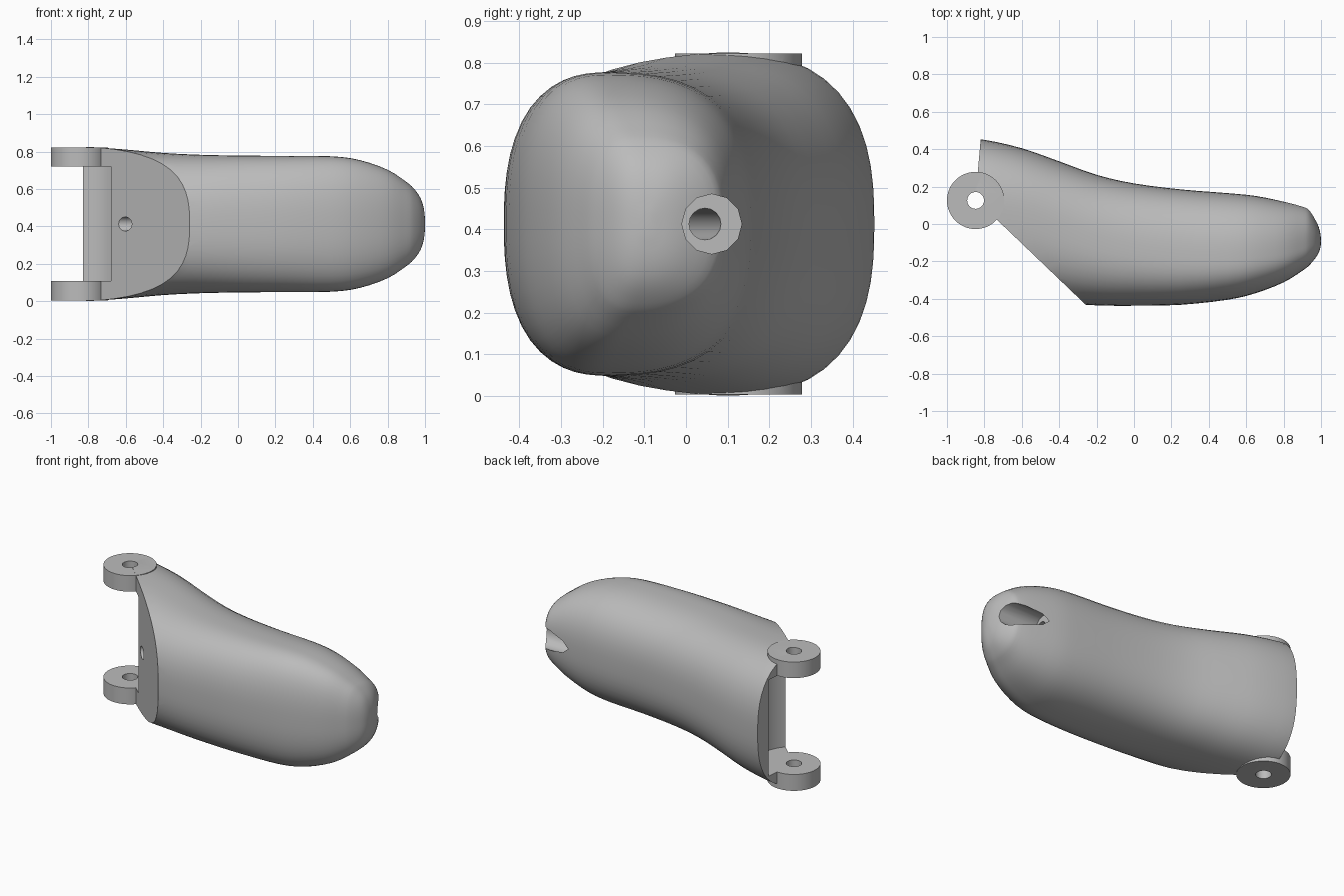
import bpy, bmesh, math
from mathutils import Vector

cube = bpy.data.objects.get("Cube")
if cube:
    bpy.data.objects.remove(cube, do_unlink=True)

MID = 0.413                       # height of the symmetry plane
HINGE = Vector((-0.847, 0.126, 0))

grey = bpy.data.materials.new("plain grey")
grey.use_nodes = True
grey.diffuse_color = (0.5, 0.5, 0.5, 1)
grey.node_tree.nodes["Principled BSDF"].inputs["Base Color"].default_value = (0.5, 0.5, 0.5, 1)

# Stations along the finger: x, back y, front y, widest y, half height
STATIONS = [
    (-0.95, 0.46, -0.36, 0.09, 0.413),
    (-0.80, 0.45, -0.37, 0.08, 0.412),
    (-0.60, 0.405, -0.40, 0.04, 0.398),
    (-0.40, 0.335, -0.42, -0.03, 0.380),
    (-0.20, 0.263, -0.435, -0.10, 0.370),
    (0.00, 0.217, -0.437, -0.15, 0.366),
    (0.25, 0.185, -0.432, -0.18, 0.364),
    (0.50, 0.165, -0.405, -0.19, 0.362),
    (0.65, 0.150, -0.370, -0.18, 0.342),
    (0.80, 0.120, -0.312, -0.16, 0.290),
    (0.90, 0.096, -0.250, -0.13, 0.225),
    (0.94, 0.075, -0.218, -0.11, 0.190),
    (0.975, 0.015, -0.175, -0.10, 0.140),
    (0.993, -0.035, -0.140, -0.09, 0.085),
    (1.0, -0.080, -0.105, -0.09, 0.025),
]


def catmull(p, q, r, s, t):
    return [0.5 * (2 * b + (c - a) * t + (2 * a - 5 * b + 4 * c - d) * t * t
                   + (3 * b - a - 3 * c + d) * t ** 3) for a, b, c, d in zip(p, q, r, s)]


def section(bm, x, back, front, wide, half, sides=56):
    """Rounded-square ring, with its widest line off centre."""
    ring = []
    for i in range(sides):
        a = 2 * math.pi * i / sides
        c, s = math.cos(a), math.sin(a)
        k = (abs(c) ** 2.6 + abs(s) ** 2.6) ** (-1 / 2.6)
        reach = back - wide if c > 0 else wide - front
        ring.append(bm.verts.new((x, wide + reach * c * k, MID + half * s * k)))
    return ring


def make_object(name, bm):
    bmesh.ops.recalc_face_normals(bm, faces=bm.faces)
    mesh = bpy.data.meshes.new(name)
    bm.to_mesh(mesh)
    bm.free()
    mesh.materials.append(grey)
    ob = bpy.data.objects.new(name, mesh)
    bpy.context.collection.objects.link(ob)
    return ob


def rod(name, start, end, radius, sides=32):
    """Cylinder between two points."""
    start, end = Vector(start), Vector(end)
    axis = end - start
    bm = bmesh.new()
    bmesh.ops.create_cone(bm, cap_ends=True, segments=sides, radius1=radius,
                          radius2=radius, depth=axis.length)
    turn = axis.to_track_quat("Z", "Y").to_matrix().to_4x4()
    bmesh.ops.transform(bm, matrix=turn, verts=bm.verts)
    bmesh.ops.translate(bm, vec=(start + end) / 2, verts=bm.verts)
    return make_object(name, bm)


def upright(name, low, high, radius, sides=32):
    return rod(name, (HINGE.x, HINGE.y, low), (HINGE.x, HINGE.y, high), radius, sides)


def combine(body, tool, operation):
    mod = body.modifiers.new(operation.lower(), "BOOLEAN")
    mod.operation = operation
    mod.solver = "EXACT"
    mod.object = tool
    bpy.context.view_layer.objects.active = body
    bpy.ops.object.modifier_apply(modifier=mod.name)
    bpy.data.objects.remove(tool, do_unlink=True)


# Lofted fingertip body
bm = bmesh.new()
rings = []
last = len(STATIONS) - 1
for i in range(last):
    quad = [STATIONS[min(max(i + j, 0), last)] for j in (-1, 0, 1, 2)]
    for step in range(3):
        rings.append(section(bm, *catmull(*quad, step / 3)))
rings.append(section(bm, *STATIONS[-1]))
for a, b in zip(rings, rings[1:]):
    for i in range(len(a)):
        j = (i + 1) % len(a)
        bm.faces.new((a[i], a[j], b[j], b[i]))
bm.faces.new(rings[0])
bm.faces.new(rings[-1])
bmesh.ops.recalc_face_normals(bm, faces=bm.faces)

# Flat knuckle end and slanted palm-side face
for point, normal in (((-0.82, 0.45, 0), (-0.17, 0.015, 0)),
                      ((-0.73, 0.02, 0), (-0.45, -0.47, 0))):
    cut = bmesh.ops.bisect_plane(bm, geom=bm.verts[:] + bm.edges[:] + bm.faces[:],
                                 plane_co=point, plane_no=normal, clear_outer=True)
    edges = [e for e in cut["geom_cut"] if isinstance(e, bmesh.types.BMEdge)]
    bmesh.ops.contextual_create(bm, geom=edges)
body = make_object("fingertip_body", bm)

# Clearance between the lugs, then the two hinge lugs and the pin hole
combine(body, upright("clearance_cutter", 0.108, 0.720, 0.228, 64), "DIFFERENCE")
for low, high in ((0.004, 0.108), (0.720, 0.822)):
    combine(body, upright("hinge_lug", low, high, 0.153, 48), "UNION")
combine(body, upright("pin_cutter", -0.1, 0.95, 0.045, 24), "DIFFERENCE")

# Cord channel with a wider mouth at the tip
combine(body, rod("mouth_cutter", (0.72, 0.062, MID), (1.1, 0.062, MID), 0.072, 12), "DIFFERENCE")
combine(body, rod("cord_cutter", (-0.75, -0.118, MID), (0.76, 0.05, MID), 0.038, 16), "DIFFERENCE")

# Smooth skin with crisp cut edges
bpy.ops.object.select_all(action="DESELECT")
body.select_set(True)
bpy.context.view_layer.objects.active = body
bpy.ops.object.shade_smooth_by_angle(angle=math.radians(32))
